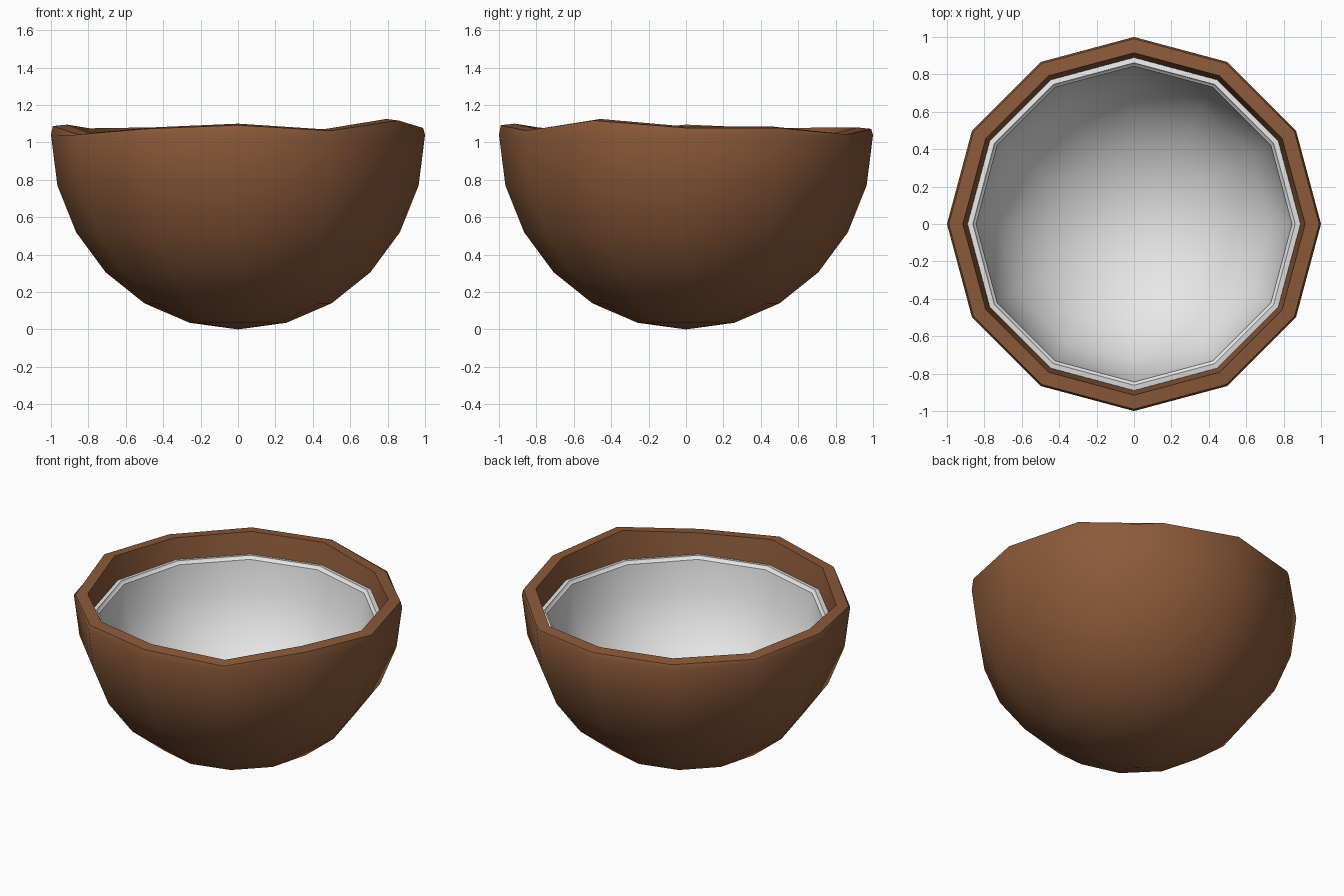
import bpy
import bmesh
from math import sin, cos, pi, radians

if "Cube" in bpy.data.objects:
    bpy.data.objects.remove(bpy.data.objects["Cube"], do_unlink=True)

SIDES = 12


def material(name, rgb):
    m = bpy.data.materials.new(name)
    m.use_nodes = True
    m.diffuse_color = (*rgb, 1)
    bsdf = m.node_tree.nodes["Principled BSDF"]
    bsdf.inputs["Base Color"].default_value = (*rgb, 1)
    bsdf.inputs["Roughness"].default_value = 0.8
    return m


def hemisphere(radius, height, top, steps=6):
    """Rings (radius, z) from just above the pole up to the equator."""
    return [(radius * sin(i * pi / 2 / steps), top - height * cos(i * pi / 2 / steps))
            for i in range(1, steps + 1)]


def lathe(name, rings, pole_start, pole_end, mat):
    """Join twelve-sided rings, with a pole at each end. z may be a list per side."""
    bm = bmesh.new()
    loops = []
    for r, z in rings:
        zs = z if isinstance(z, list) else [z] * SIDES
        loops.append([bm.verts.new((r * cos(2 * pi * i / SIDES),
                                    r * sin(2 * pi * i / SIDES), zs[i]))
                      for i in range(SIDES)])
    for a, b in zip(loops, loops[1:]):
        for i in range(SIDES):
            j = (i + 1) % SIDES
            bm.faces.new((a[i], a[j], b[j], b[i]))
    for loop, z in ((loops[0], pole_start), (loops[-1], pole_end)):
        pole = bm.verts.new((0, 0, z))
        for i in range(SIDES):
            bm.faces.new((loop[i], loop[(i + 1) % SIDES], pole))
    bmesh.ops.recalc_face_normals(bm, faces=bm.faces)
    mesh = bpy.data.meshes.new(name)
    bm.to_mesh(mesh)
    bm.free()
    mesh.materials.append(mat)
    obj = bpy.data.objects.new(name, mesh)
    bpy.context.collection.objects.link(obj)
    bpy.ops.object.select_all(action="DESELECT")
    obj.select_set(True)
    bpy.context.view_layer.objects.active = obj
    bpy.ops.object.shade_smooth_by_angle(angle=radians(42))
    return obj


brown = material("husk brown", (0.258, 0.102, 0.042))
white = material("flesh white", (0.8, 0.8, 0.8))

# Uneven broken rim: height at each side, anticlockwise from +x
rim = [1.085, 1.085, 1.05, 1.08, 1.08, 1.075,
       1.095, 1.05, 1.08, 1.10, 1.07, 1.125]
lip = [z - 0.008 for z in rim]

# Outer husk, rim and inner wall
lathe("shell",
      hemisphere(1.0, 1.04, 1.04) + [(0.99, lip), (0.915, rim)]
      + hemisphere(0.89, 0.86, 0.93)[::-1],
      0.0, 0.07, brown)

# White lining with a stepped edge
lathe("flesh_lining",
      hemisphere(0.885, 0.85, 0.93) + [(0.89, 0.94), (0.862, 0.945), (0.855, 0.93)]
      + hemisphere(0.845, 0.80, 0.925)[::-1],
      0.08, 0.125, white)
